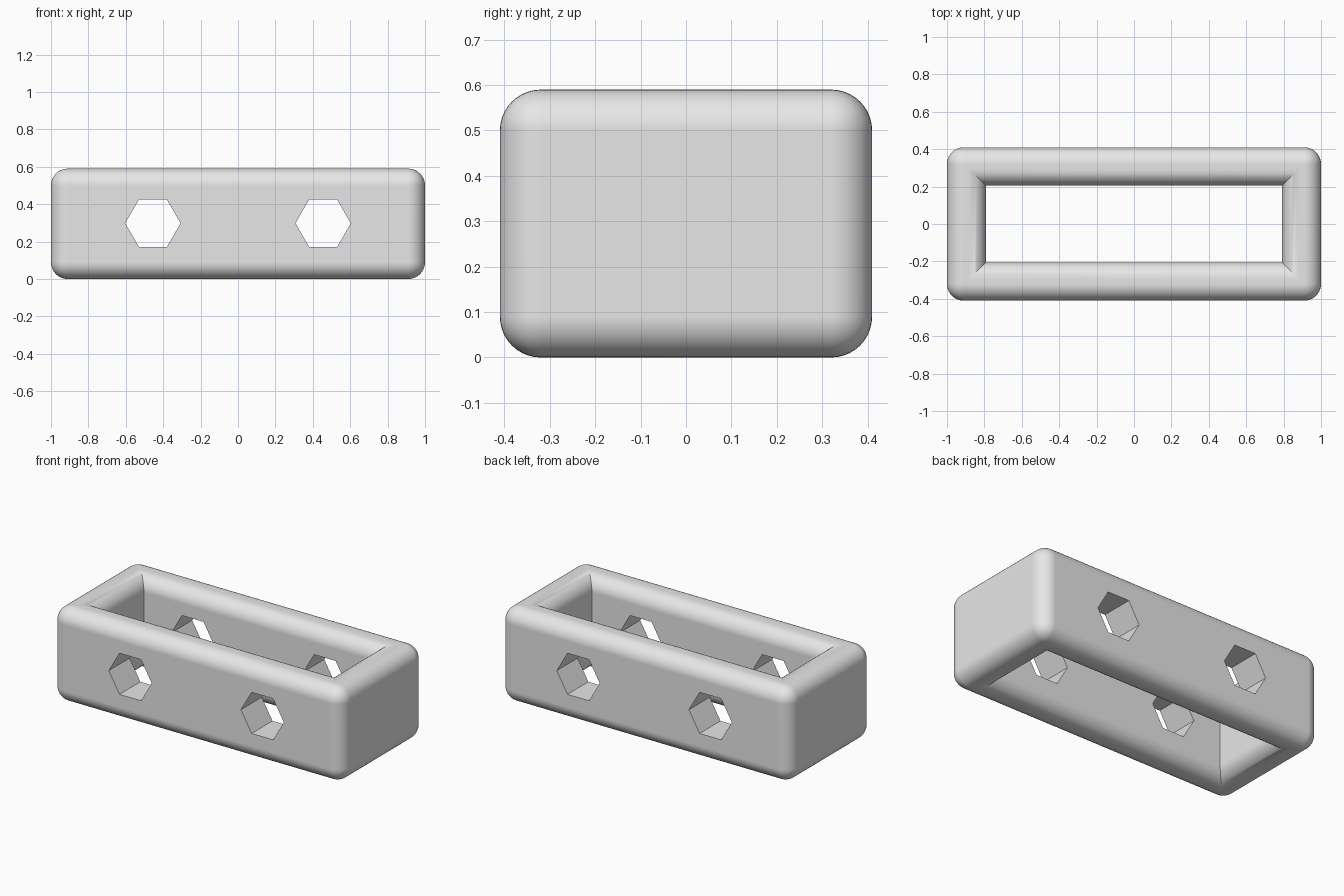
import bpy, bmesh, math
from mathutils import Matrix, Vector

if "Cube" in bpy.data.objects:
    bpy.data.objects.remove(bpy.data.objects["Cube"], do_unlink=True)

WIDTH, DEPTH, HEIGHT = 2.0, 0.82, 0.59
RADIUS = 0.09
SEGMENTS = 10
HOLE_X, HOLE_Z, HOLE_R = 0.455, 0.298, 0.148
INNER_X, INNER_Y = 0.792, 0.205

grey = bpy.data.materials.new("light grey")
grey.use_nodes = True
grey.diffuse_color = (0.8, 0.8, 0.8, 1)
grey.node_tree.nodes["Principled BSDF"].inputs["Base Color"].default_value = (0.8, 0.8, 0.8, 1)


def make_object(name, bm):
    bmesh.ops.recalc_face_normals(bm, faces=bm.faces)
    mesh = bpy.data.meshes.new(name)
    bm.to_mesh(mesh)
    bm.free()
    mesh.materials.append(grey)
    obj = bpy.data.objects.new(name, mesh)
    bpy.context.collection.objects.link(obj)
    return obj


def rounded_block():
    bm = bmesh.new()
    bmesh.ops.create_cube(bm, size=1)
    bmesh.ops.scale(bm, vec=(WIDTH, DEPTH, HEIGHT), verts=bm.verts)
    bmesh.ops.translate(bm, vec=(0, 0, HEIGHT / 2), verts=bm.verts)
    bmesh.ops.bevel(bm, geom=bm.edges[:], offset=RADIUS, segments=SEGMENTS,
                    profile=0.5, affect='EDGES')
    return make_object("rounded_frame", bm)


def flared_opening():
    # Rectangular shaft that widens along a quarter circle at both ends
    flare = []
    for i in range(SEGMENTS + 1):
        a = math.radians(90) * i / SEGMENTS
        flare.append((RADIUS * (1 - math.sin(a)), RADIUS * (1 - math.cos(a))))
    rings = [(-0.1, RADIUS)] + [(z, grow) for grow, z in flare]
    rings += [(HEIGHT - z, grow) for z, grow in reversed(rings)]
    bm = bmesh.new()
    previous = None
    for z, grow in rings:
        x, y = INNER_X + grow, INNER_Y + grow
        ring = [bm.verts.new((sx * x, sy * y, z))
                for sx, sy in ((-1, -1), (1, -1), (1, 1), (-1, 1))]
        if previous:
            for i in range(4):
                j = (i + 1) % 4
                bm.faces.new((previous[i], previous[j], ring[j], ring[i]))
        else:
            bm.faces.new(ring)
        previous = ring
    bm.faces.new(previous)
    return make_object("opening_cutter", bm)


def hex_hole(x):
    # Six-sided bar along y, with points to the left and right
    bm = bmesh.new()
    points = [(x + HOLE_R * math.cos(math.radians(60 * i)),
               HOLE_Z + HOLE_R * math.sin(math.radians(60 * i))) for i in range(6)]
    face = bm.faces.new([bm.verts.new((px, -DEPTH, pz)) for px, pz in points])
    made = bmesh.ops.extrude_face_region(bm, geom=[face])["geom"]
    bmesh.ops.translate(bm, vec=(0, 2 * DEPTH, 0),
                        verts=[v for v in made if isinstance(v, bmesh.types.BMVert)])
    return make_object("hex_cutter", bm)


# Frame with its opening and the two pairs of hexagonal holes
frame = rounded_block()
bpy.context.view_layer.objects.active = frame
for cutter in (flared_opening(), hex_hole(-HOLE_X), hex_hole(HOLE_X)):
    cutter.hide_render = True
    cut = frame.modifiers.new("cut", 'BOOLEAN')
    cut.operation = 'DIFFERENCE'
    cut.solver = 'EXACT'
    cut.object = cutter
    bpy.ops.object.modifier_apply(modifier=cut.name)
    bpy.data.objects.remove(cutter, do_unlink=True)

# Smooth rims, crisp hole edges and flat walls
bpy.ops.object.select_all(action='DESELECT')
frame.select_set(True)
bpy.ops.object.shade_smooth_by_angle(angle=math.radians(30))
normals = frame.modifiers.new("flat_walls", 'WEIGHTED_NORMAL')
normals.keep_sharp = True
